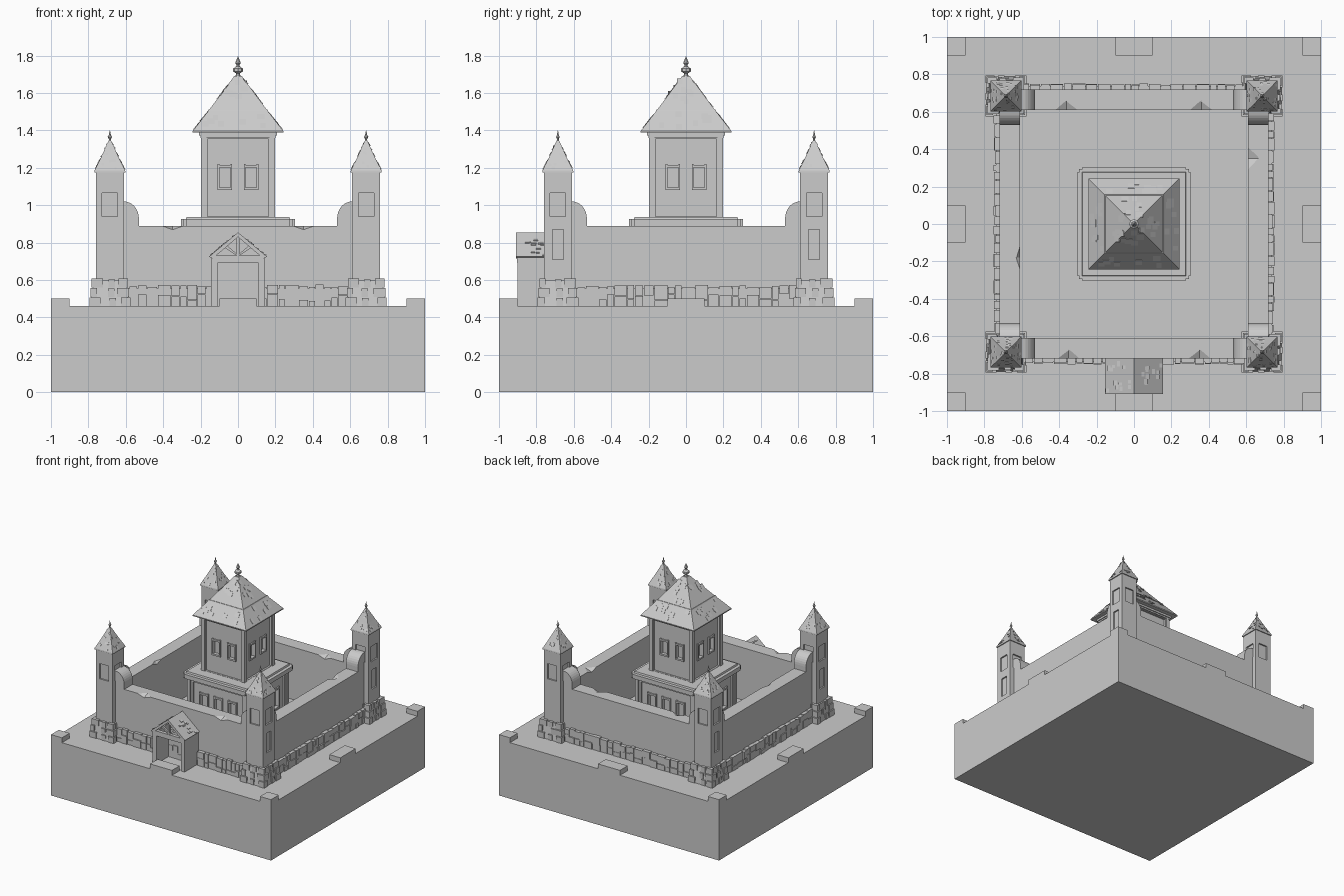
import bpy, bmesh, math, random
from mathutils import Matrix, Vector

if "Cube" in bpy.data.objects:
    bpy.data.objects.remove(bpy.data.objects["Cube"])

random.seed(4)
stone = bpy.data.materials.new("plain grey")
stone.diffuse_color = (0.6, 0.6, 0.6, 1)
stone.use_nodes = True
stone.node_tree.nodes["Principled BSDF"].inputs["Base Color"].default_value = stone.diffuse_color


def rot(k):
    return Matrix.Rotation(k * math.pi / 2, 4, 'Z')


def finish(name, bm):
    bmesh.ops.recalc_face_normals(bm, faces=bm.faces)
    me = bpy.data.meshes.new(name)
    bm.to_mesh(me)
    bm.free()
    me.materials.append(stone)
    ob = bpy.data.objects.new(name, me)
    bpy.context.collection.objects.link(ob)
    return ob


def hull(bm, lower, upper, m=Matrix()):
    """Solid joining two matching loops of points."""
    a = [bm.verts.new(m @ Vector(p)) for p in lower]
    b = [bm.verts.new(m @ Vector(p)) for p in upper]
    n = len(a)
    bm.faces.new(a[::-1])
    bm.faces.new(b)
    for i in range(n):
        bm.faces.new((a[i], a[(i + 1) % n], b[(i + 1) % n], b[i]))


def box(bm, x0, x1, y0, y1, z0, z1, m=Matrix()):
    q = [(x0, y0), (x1, y0), (x1, y1), (x0, y1)]
    hull(bm, [(*p, z0) for p in q], [(*p, z1) for p in q], m)


def square(bm, c, z0, h0, z1, h1):
    """Square frustum with half widths h0 and h1."""
    q = [(-1, -1), (1, -1), (1, 1), (-1, 1)]
    hull(bm, [(c[0] + x * h0, c[1] + y * h0, z0) for x, y in q],
         [(c[0] + x * h1, c[1] + y * h1, z1) for x, y in q])


def turned(bm, c, rings, n=8):
    """Lathe a list of (radius, height) about a vertical axis."""
    for (r0, z0), (r1, z1) in zip(rings, rings[1:]):
        loop = lambda r, z: [(c[0] + r * math.cos(2 * math.pi * i / n),
                              c[1] + r * math.sin(2 * math.pi * i / n), z) for i in range(n)]
        hull(bm, loop(r0, z0), loop(r1, z1))


def cut(ob, bm):
    cutter = finish("cutter", bm)
    mod = ob.modifiers.new("cut", 'BOOLEAN')
    mod.operation, mod.solver, mod.object = 'DIFFERENCE', 'EXACT', cutter
    bpy.context.view_layer.objects.active = ob
    bpy.ops.object.modifier_apply(modifier=mod.name)
    bpy.data.objects.remove(cutter)


def shingles(bm, c, z0, h0, z1, h1, count, size):
    """Thin plates scattered over the four slopes of a pyramid roof."""
    for k in range(4):
        for _ in range(count):
            t = random.uniform(0.08, 0.8)
            h = h0 + (h1 - h0) * t
            u = random.uniform(-0.8, 0.8) * h
            w, dt = size * random.uniform(0.6, 1.2), size * 0.8
            slope = (h1 - h0) / (z1 - z0)
            z = z0 + (z1 - z0) * t
            lo = [(u - w / 2, -h - 0.005, z), (u + w / 2, -h - 0.005, z),
                  (u + w / 2, -h + 0.004, z), (u - w / 2, -h + 0.004, z)]
            up = [(x, y - slope * dt + (0.004 if i < 2 else 0), z + dt) for i, (x, y, z) in enumerate(lo)]
            hull(bm, lo, up, Matrix.Translation((*c, 0)) @ rot(k))


# Base block with low corner and edge tabs
bm = bmesh.new()
box(bm, -1, 1, -1, 1, 0, 0.46)
finish("base_block", bm)
bm = bmesh.new()
for k in range(4):
    box(bm, -1, -0.9, -1, -0.9, 0.46, 0.5, rot(k))
    box(bm, -0.1, 0.1, -1, -0.9, 0.46, 0.5, rot(k))
finish("base_tabs", bm)

# Curtain walls, sweeping up to the towers, with chipped edges
arc = [(0.61 - 0.08 * math.cos(a), 0.93 + 0.09 * math.sin(a))
       for a in [i * math.pi / 16 for i in range(9)]]
half = [(0.53, 0.89)] + arc + [(0.64, 1.02), (0.64, 0.46)]
profile = half + [(-x, z) for x, z in half[::-1]]
chips = {0: [(-0.35, -0.72, 0.05), (0.35, -0.72, 0.05)], 1: [(0.35, -0.61, -0.06)],
         2: [(-0.36, -0.61, -0.05), (0.36, -0.61, -0.05)], 3: [(0.18, -0.61, -0.02)]}
for k, side in enumerate(("front", "right", "back", "left")):
    bm = bmesh.new()
    hull(bm, [(x, -0.72, z) for x, z in profile], [(x, -0.61, z) for x, z in profile], rot(k))
    wall = finish(side + "_wall", bm)
    bm = bmesh.new()
    for x, y, d in chips[k]:
        o = -d * 0.2
        hull(bm, [(x - 0.08, y + o, 0.893), (x + 0.08, y + o, 0.893), (x, y + o, 0.865)],
             [(x - 0.002, y + d, 0.893), (x + 0.002, y + d, 0.893), (x, y + d, 0.889)], rot(k))
    cut(wall, bm)

# Rough stone plinth along the walls
bm = bmesh.new()
for k in range(4):
    box(bm, -0.6, 0.6, -0.738, -0.7, 0.46, 0.555, rot(k))
    x = -0.58
    while x < 0.58:
        w = random.uniform(0.035, 0.075)
        split = random.uniform(0.49, 0.53)
        for z0, z1 in ((0.46, split - 0.003), (split, random.uniform(0.56, 0.575))):
            box(bm, x, min(x + w - 0.004, 0.59), -0.742 - random.uniform(0, 0.009), -0.71, z0, z1, rot(k))
        x += w
finish("wall_plinth_stones", bm)

# Four corner towers
for i, (sx, sy) in enumerate(((-1, -1), (1, -1), (1, 1), (-1, 1))):
    c = (sx * 0.685, sy * 0.685)
    at = Matrix.Translation((*c, 0))
    bm = bmesh.new()
    square(bm, c, 0.46, 0.075, 1.18, 0.075)
    shaft = finish(f"corner_tower_{i}", bm)
    bm = bmesh.new()
    for k in range(4):
        box(bm, -0.042, 0.042, -0.08, -0.063, 0.94, 1.065, at @ rot(k))
    side = at @ rot(1 if sx > 0 else 3)
    box(bm, -0.03, 0.03, -0.08, -0.063, 0.71, 0.87, side)
    cut(shaft, bm)
    # Battered footing with quoin stones
    bm = bmesh.new()
    square(bm, c, 0.46, 0.104, 0.6, 0.086)
    for k in range(4):
        for row in range(3):
            z = 0.46 + row * 0.05
            y = 0.11 - row * 0.0065
            e = 0.03 if (row + k) % 2 else 0.06
            box(bm, -y, -y + e, -y, -0.07, z, z + 0.047, at @ rot(k))
            box(bm, y - 0.08 + e / 2, y, -y, -0.07, z, z + 0.047, at @ rot(k))
            u = random.uniform(-0.03, 0.01)
            box(bm, u, u + 0.035, -y + 0.002, -0.07, z, z + 0.044, at @ rot(k))
    finish(f"tower_footing_{i}", bm)
    bm = bmesh.new()
    square(bm, c, 1.175, 0.083, 1.185, 0.082)
    square(bm, c, 1.185, 0.082, 1.25, 0.05)
    square(bm, c, 1.25, 0.05, 1.345, 0.007)
    shingles(bm, c, 1.185, 0.082, 1.25, 0.05, 5, 0.017)
    shingles(bm, c, 1.25, 0.05, 1.345, 0.007, 3, 0.014)
    finish(f"tower_roof_{i}", bm)
    bm = bmesh.new()
    turned(bm, c, [(0.006, 1.335), (0.006, 1.355), (0.012, 1.365), (0.006, 1.375), (0.001, 1.4)], 6)
    finish(f"tower_finial_{i}", bm)


# Keep: two storeys with recessed panels, framed windows and corner pilasters
def storey(name, h, z0, z1, panel, panel_top, windows, wz0, wz1, w):
    bm = bmesh.new()
    square(bm, (0, 0), z0, h, z1, h)
    body = finish(name, bm)
    bm = bmesh.new()
    for k in range(4):
        box(bm, -panel, panel, -h - 0.02, -h + 0.015, z0 + 0.02, panel_top, rot(k))
    cut(body, bm)
    bm = bmesh.new()
    for k in range(4):
        for x in windows:
            box(bm, x - w, x + w, -h, -h + 0.04, wz0, wz1, rot(k))
    cut(body, bm)
    bm = bmesh.new()
    f = 0.009
    for k in range(4):
        for x in windows:
            for s in (-1, 1):
                box(bm, x + s * w - f / 2, x + s * w + f / 2, -h + 0.004, -h + 0.03, wz0 - f, wz1 + f, rot(k))
            for z in (wz0, wz1):
                box(bm, x - w, x + w, -h + 0.004, -h + 0.03, z - f, z + f / 2, rot(k))
        box(bm, -h - 0.008, -h + 0.022, -h - 0.008, -h + 0.022, z0, z1, rot(k))
    finish(name + "_trim", bm)


storey("keep_lower", 0.265, 0.46, 0.9, 0.225, 0.86, (-0.13, 0, 0.13), 0.62, 0.78, 0.036)
storey("keep_upper", 0.19, 0.92, 1.38, 0.162, 1.355, (-0.07, 0.07), 1.09, 1.21, 0.034)
bm = bmesh.new()
box(bm, -0.305, 0.305, -0.275, 0.275, 0.89, 0.925)
box(bm, -0.275, 0.275, -0.305, 0.305, 0.89, 0.925)
square(bm, (0, 0), 0.89, 0.293, 0.925, 0.293)
square(bm, (0, 0), 0.92, 0.28, 0.938, 0.275)
finish("keep_ledge", bm)
bm = bmesh.new()
square(bm, (0, 0), 1.36, 0.2, 1.372, 0.2)
square(bm, (0, 0), 1.372, 0.208, 1.392, 0.208)
finish("keep_cornice", bm)

# Keep roof with a flared skirt
bm = bmesh.new()
for (z0, h0), (z1, h1) in zip([(1.388, 0.243), (1.396, 0.243), (1.505, 0.158)],
                              [(1.396, 0.243), (1.505, 0.158), (1.69, 0.02)]):
    square(bm, (0, 0), z0, h0, z1, h1)
square(bm, (0, 0), 1.503, 0.163, 1.512, 0.157)
shingles(bm, (0, 0), 1.396, 0.243, 1.505, 0.158, 8, 0.035)
shingles(bm, (0, 0), 1.505, 0.158, 1.69, 0.02, 7, 0.035)
square(bm, (0, 0), 1.67, 0.035, 1.688, 0.022)
finish("keep_roof", bm)
bm = bmesh.new()
turned(bm, (0, 0), [(0.016, 1.68), (0.01, 1.705), (0.026, 1.715), (0.026, 1.73), (0.01, 1.742),
                    (0.008, 1.75), (0.015, 1.76), (0.009, 1.775), (0.001, 1.795)])
finish("keep_finial", bm)

# Gatehouse: side walls, timber truss, roof and door
bm = bmesh.new()
for s in (-1, 1):
    box(bm, *sorted((s * 0.11, s * 0.145)), -0.9, -0.72, 0.46, 0.73)
finish("gate_side_walls", bm)
bm = bmesh.new()
box(bm, -0.14, 0.14, -0.903, -0.875, 0.69, 0.73)
box(bm, -0.008, 0.008, -0.9, -0.88, 0.73, 0.83)
for s in (-1, 1):
    strut = [(0, 0.735), (s * 0.015, 0.735), (s * 0.075, 0.775), (s * 0.06, 0.785)]
    hull(bm, [(x, -0.898, z) for x, z in strut], [(x, -0.882, z) for x, z in strut])
finish("gate_truss", bm)
bm = bmesh.new()
for s in (-1, 1):
    slope = [(0, 0.855), (s * 0.155, 0.725), (s * 0.135, 0.715), (0, 0.83)]
    hull(bm, [(x, -0.91, z) for x, z in slope], [(x, -0.7, z) for x, z in slope])
    for _ in range(12):
        t, y, w = random.uniform(0.05, 0.85), random.uniform(-0.9, -0.76), random.uniform(0.015, 0.03)
        x, z = s * 0.155 * t, 0.855 - 0.13 * t
        tile = [(x, z - 0.002), (x + s * 0.02, z - 0.017), (x + s * 0.022, z - 0.011)]
        hull(bm, [(a, y, b) for a, b in tile], [(a, y + w, b) for a, b in tile])
finish("gate_roof", bm)
bm = bmesh.new()
box(bm, -0.11, 0.11, -0.745, -0.715, 0.46, 0.69)
finish("gate_door", bm)
